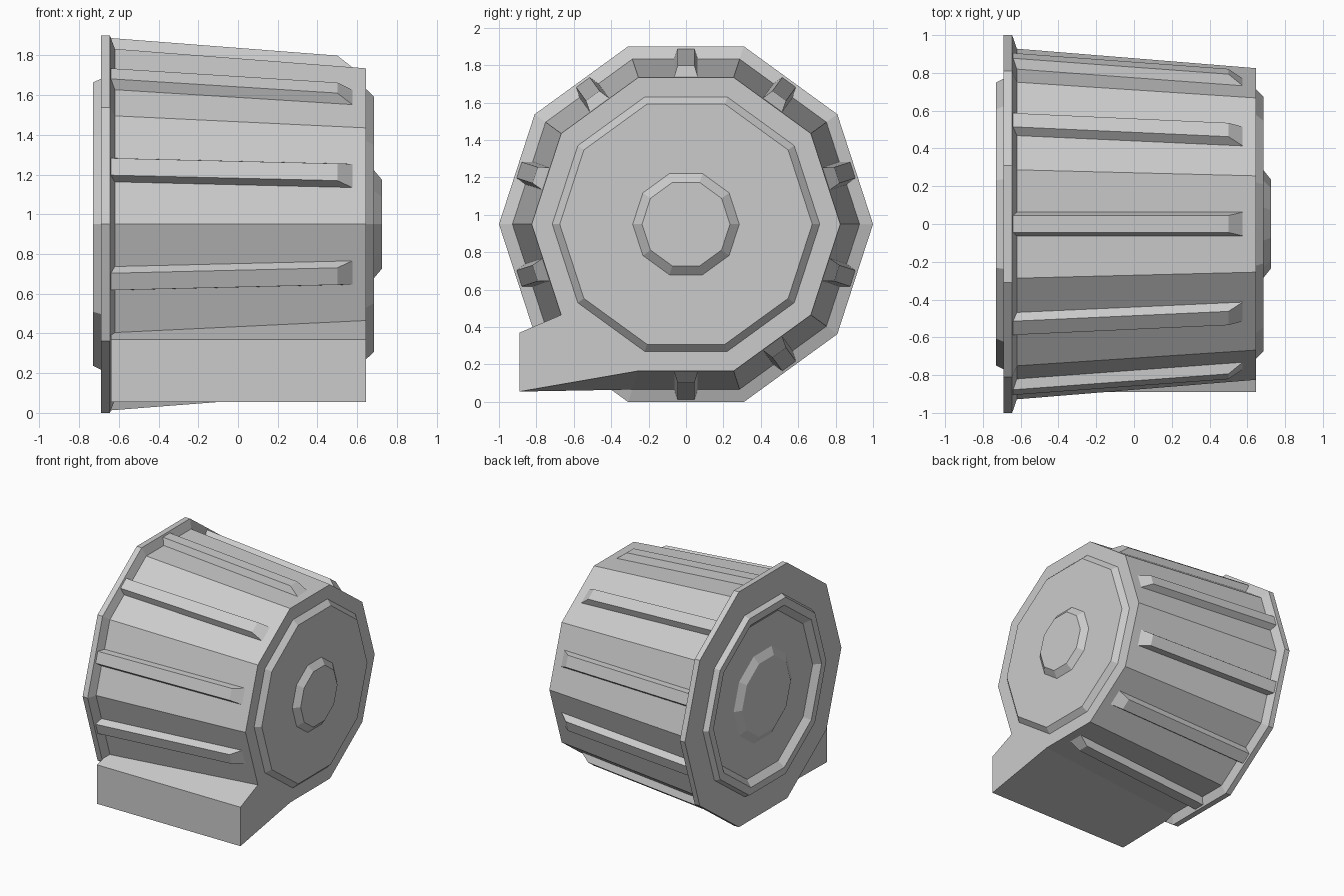
import bpy, bmesh
from math import cos, sin, pi, radians

if "Cube" in bpy.data.objects:
    bpy.data.objects.remove(bpy.data.objects["Cube"])

CZ = 0.95      # height of the drum axis, which runs along x
SIDES = 10


def make(name, bm):
    bmesh.ops.recalc_face_normals(bm, faces=bm.faces)
    me = bpy.data.meshes.new(name)
    bm.to_mesh(me)
    bm.free()
    ob = bpy.data.objects.new(name, me)
    bpy.context.collection.objects.link(ob)
    return ob


def loft(name, sections):
    """Join closed loops of points with quads and cap both ends."""
    bm = bmesh.new()
    loops = [[bm.verts.new(p) for p in s] for s in sections]
    for a, b in zip(loops, loops[1:]):
        n = len(a)
        for i in range(n):
            bm.faces.new((a[i], a[(i + 1) % n], b[(i + 1) % n], b[i]))
    bm.faces.new(loops[0])
    bm.faces.new(loops[-1])
    return make(name, bm)


def ring(x, r):
    return [(x, r * cos(2 * pi * i / SIDES), CZ + r * sin(2 * pi * i / SIDES))
            for i in range(SIDES)]


def body_r(x):
    """Corner radius of the tapered drum at x."""
    return 0.928 + (0.825 - 0.928) * (x + 0.62) / 1.265


# Drum with back hub, recess, rim, flange, tapered wall, front cap and hub
profile = [(-0.72, 0.31), (-0.685, 0.37), (-0.685, 0.64), (-0.73, 0.69),
           (-0.73, 0.75), (-0.69, 0.77), (-0.69, 1.0), (-0.645, 1.0),
           (-0.62, 0.928), (0.645, 0.825), (0.645, 0.715), (0.685, 0.675),
           (0.685, 0.285), (0.725, 0.235)]
loft("drum", [ring(x, r) for x, r in profile])


# Raised ribs, one per flat side, skipping the side carrying the foot
def rib(angle):
    c, s = cos(angle), sin(angle)

    def section(x, x_top, height):
        flat = cos(pi / SIDES)
        base, top = body_r(x) * flat - 0.01, body_r(x_top) * flat + height
        pts = [(x, base, -0.066), (x, base, 0.066),
               (x_top, top, 0.045), (x_top, top, -0.045)]
        return [(px, r * c - t * s, CZ + r * s + t * c) for px, r, t in pts]

    loft("rib", [section(-0.64, -0.64, 0.053), section(0.59, 0.50, 0.053)])


for k in range(SIDES):
    if k != 6:
        rib(radians(18 + 36 * k))


# Foot block drawn out from one lower side of the drum
def foot_section(x):
    r = body_r(x)
    a, b = radians(216), radians(252)
    return [(x, -0.89, 0.055), (x, -0.89, 0.37),
            (x, r * cos(a), CZ + r * sin(a)), (x, r * cos(b), CZ + r * sin(b))]


loft("foot", [foot_section(-0.64), foot_section(0.645)])
